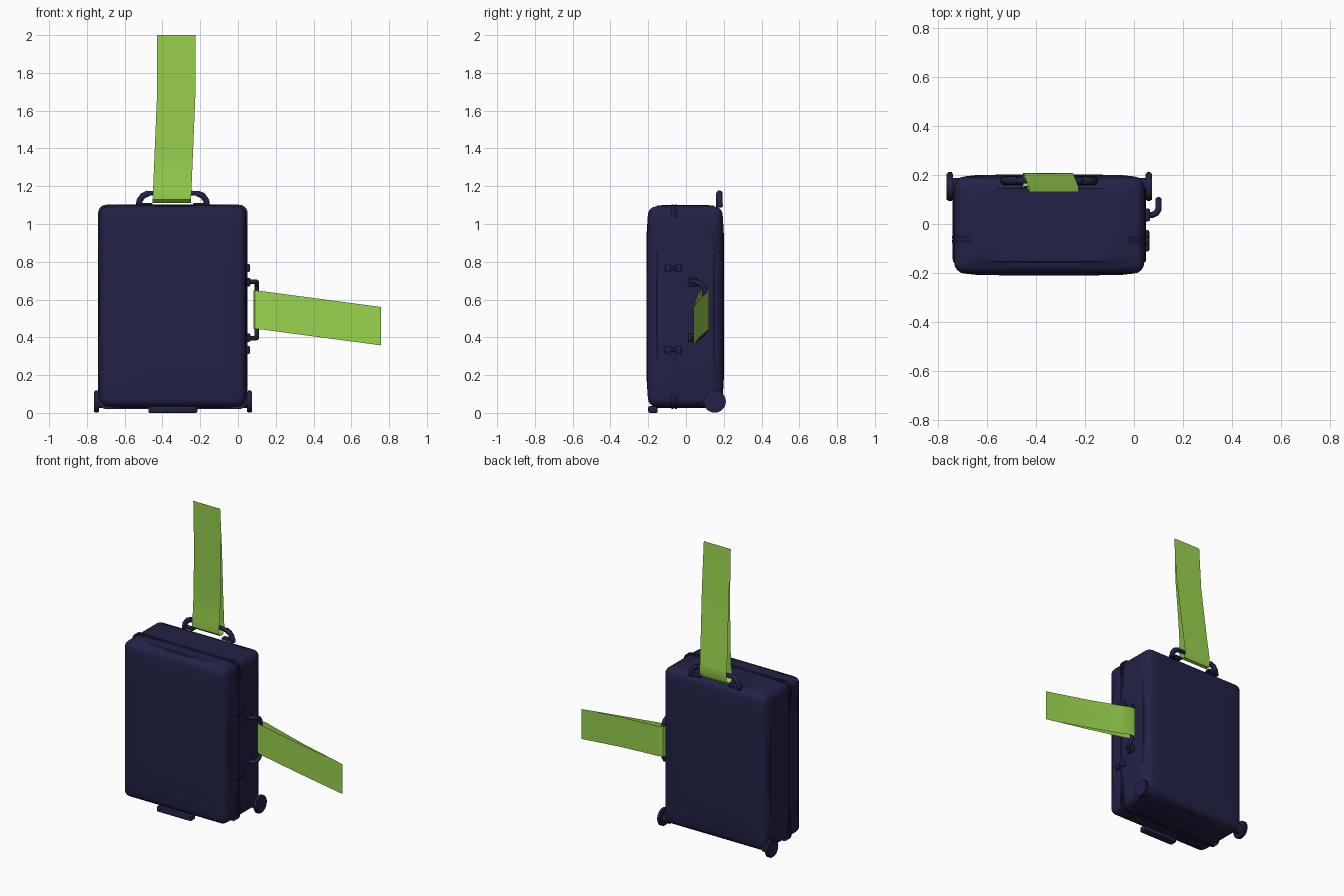
import bpy, bmesh, math
from mathutils import Vector

cube = bpy.data.objects.get("Cube")
if cube:
    bpy.data.objects.remove(cube, do_unlink=True)

def material(name, rgb):
    m = bpy.data.materials.new(name)
    m.use_nodes = True
    m.diffuse_color = (*rgb, 1)
    bsdf = m.node_tree.nodes["Principled BSDF"]
    bsdf.inputs["Base Color"].default_value = (*rgb, 1)
    bsdf.inputs["Roughness"].default_value = 0.6
    return m

NAVY = material("navy", (0.016, 0.016, 0.062))
GREEN = material("lime green", (0.32, 0.65, 0.075))
CX = -0.345  # middle of the case in x

def finish(name, bm, mat, smooth=True):
    bmesh.ops.recalc_face_normals(bm, faces=bm.faces)
    me = bpy.data.meshes.new(name)
    bm.to_mesh(me)
    bm.free()
    ob = bpy.data.objects.new(name, me)
    bpy.context.collection.objects.link(ob)
    me.materials.append(mat)
    if smooth:
        bpy.ops.object.select_all(action='DESELECT')
        ob.select_set(True)
        bpy.context.view_layer.objects.active = ob
        bpy.ops.object.shade_smooth_by_angle(angle=math.radians(40))
    return ob

def box(name, centre, size, bevel=0.006, bulge=0.0, segments=2):
    """Rounded box whose sides may swell slightly outwards."""
    bm = bmesh.new()
    bmesh.ops.create_cube(bm, size=2)
    if bulge:
        bmesh.ops.subdivide_edges(bm, edges=bm.edges[:], cuts=7, use_grid_fill=True)
    half = Vector(size) / 2
    for v in bm.verts:
        u = v.co.copy()
        for i in range(3):
            a, b = u[(i + 1) % 3], u[(i + 2) % 3]
            swell = bulge * (1 - a ** 4) ** 0.5 * (1 - b ** 4) ** 0.5
            v.co[i] = centre[i] + u[i] * (half[i] + swell * (abs(u[i]) > 0.99))
    sharp = [e for e in bm.edges if e.calc_face_angle(0) > 0.9]
    bmesh.ops.bevel(bm, geom=sharp, offset=bevel, segments=segments, profile=0.5,
                    affect='EDGES')
    return finish(name, bm, NAVY)

def cylinder_x(name, centre, radius, width, bevel=0.005):
    bm = bmesh.new()
    bmesh.ops.create_cone(bm, cap_ends=True, segments=32, radius1=radius,
                          radius2=radius, depth=width)
    rims = [e for e in bm.edges if e.calc_face_angle(0) > 1]
    bmesh.ops.bevel(bm, geom=rims, offset=bevel, segments=2, affect='EDGES')
    for v in bm.verts:
        x, y, z = v.co
        v.co = Vector((z, y, x)) + Vector(centre)
    return finish(name, bm, NAVY)

def tube(name, points, radius):
    cu = bpy.data.curves.new(name, 'CURVE')
    cu.dimensions = '3D'
    cu.bevel_depth = radius
    cu.bevel_resolution = 3
    cu.use_fill_caps = True
    sp = cu.splines.new('POLY')
    sp.points.add(len(points) - 1)
    for p, co in zip(sp.points, points):
        p.co = (*co, 1)
    ob = bpy.data.objects.new(name, cu)
    bpy.context.collection.objects.link(ob)
    cu.materials.append(NAVY)
    bpy.ops.object.select_all(action='DESELECT')
    ob.select_set(True)
    bpy.context.view_layer.objects.active = ob
    bpy.ops.object.convert(target='MESH')
    bpy.ops.object.shade_smooth_by_angle(angle=math.radians(50))

def strap(name, loop, place):
    """Thin closed ribbon: place() turns a loop point into its two edge points."""
    bm = bmesh.new()
    rows = [[bm.verts.new(co) for co in place(*p)] for p in loop]
    for a, b in zip(rows, rows[1:] + rows[:1]):
        bm.faces.new((a[0], a[1], b[1], b[0]))
    finish(name, bm, GREEN)

# Case shell
box("case_shell", (CX, -0.004, 0.563), (0.774, 0.396, 1.06), 0.045, 0.007, 4)

# Twin rims along the closing seam
def seam_rim(name, y):
    bm = bmesh.new()
    outline = []
    hx, hz, r = 0.396, 0.541, 0.045
    for k, (sx, sz) in enumerate(((1, 1), (-1, 1), (-1, -1), (1, -1))):
        for j in range(6):
            a = math.pi / 2 * (k + j / 5)
            outline.append((CX + sx * (hx - r) + r * math.cos(a),
                            0.561 + sz * (hz - r) + r * math.sin(a)))
    front = bm.faces.new([bm.verts.new((x, y, z)) for x, z in outline])
    ext = bmesh.ops.extrude_face_region(bm, geom=[front])
    moved = [g for g in ext["geom"] if isinstance(g, bmesh.types.BMVert)]
    bmesh.ops.translate(bm, verts=moved, vec=(0, 0.011, 0))
    finish(name, bm, NAVY)

seam_rim("front_seam_rim", -0.077)
seam_rim("back_seam_rim", -0.059)

# Wheels, axles and housings at the lower back corners
for side, s in (("left", 1), ("right", -1)):
    cylinder_x(side + "_wheel", (CX + s * 0.405, 0.152, 0.06), 0.059, 0.026)
    cylinder_x(side + "_axle", (CX + s * 0.375, 0.152, 0.06), 0.035, 0.05)

# Standing foot under the front edge
box("front_foot", (CX, -0.175, 0.018), (0.26, 0.05, 0.036), 0.008)

# Top carry handle with its end mounts
half = [(0.182, 1.09), (0.176, 1.125), (0.158, 1.15), (0.13, 1.162), (0.1, 1.164)]
path = [(CX - x, 0.177, z) for x, z in half] + [(CX + x, 0.177, z) for x, z in half[::-1]]
tube("top_handle", path, 0.013)
for side, s in (("left", 1), ("right", -1)):
    box(side + "_top_handle_mount", (CX + s * 0.15, 0.177, 1.102), (0.085, 0.036, 0.018))
    tube(side + "_top_handle_grip", [(CX + s * x, 0.177, z) for x, z in half[:4]], 0.017)

# Side carry handle, swung towards the back
arm = [(0.04, 0.037, 0.15), (0.075, 0.037, 0.15), (0.092, 0.046, 0.149),
       (0.1, 0.062, 0.146), (0.1, 0.085, 0.135), (0.1, 0.098, 0.115)]
tube("side_handle", [(x, y, 0.545 + z) for x, y, z in arm]
     + [(x, y, 0.545 - z) for x, y, z in arm[::-1]], 0.013)
for end, s in (("upper", 1), ("lower", -1)):
    box(end + "_side_handle_mount", (0.05, 0.037, 0.545 + s * 0.147), (0.03, 0.052, 0.045))
    # Latches straddling the seam
    z = 0.55 + s * 0.217
    for part, y in (("catch", -0.096), ("hook", -0.04)):
        box(f"{end}_latch_{part}", (0.05, y, z), (0.025, 0.03, 0.044))
    box(end + "_latch_bar", (0.055, -0.068, z), (0.016, 0.06, 0.014), 0.004)

# Ribbon looped through the top handle
strap("top_strap",
      [(0.13, 2.0), (0.138, 1.7), (0.152, 1.4), (0.155, 1.24), (0.148, 1.17),
       (0.15, 1.13), (0.17, 1.112), (0.195, 1.114), (0.208, 1.14),
       (0.203, 1.2), (0.185, 1.35), (0.15, 1.7)],
      lambda y, z: [(x + 0.025 * min(1, (z - 1.1) / 0.6), y, z) for x in (-0.453, -0.25)])

# Ribbon looped through the side handle
strap("side_strap",
      [(0.758, 0.04), (0.45, 0.052), (0.2, 0.066), (0.13, 0.07), (0.09, 0.08),
       (0.081, 0.1), (0.09, 0.117), (0.13, 0.121), (0.2, 0.108), (0.45, 0.07)],
      lambda x, y: [(x, y, z - 0.133 * max(0, x - 0.1)) for z in (0.445, 0.648)])
